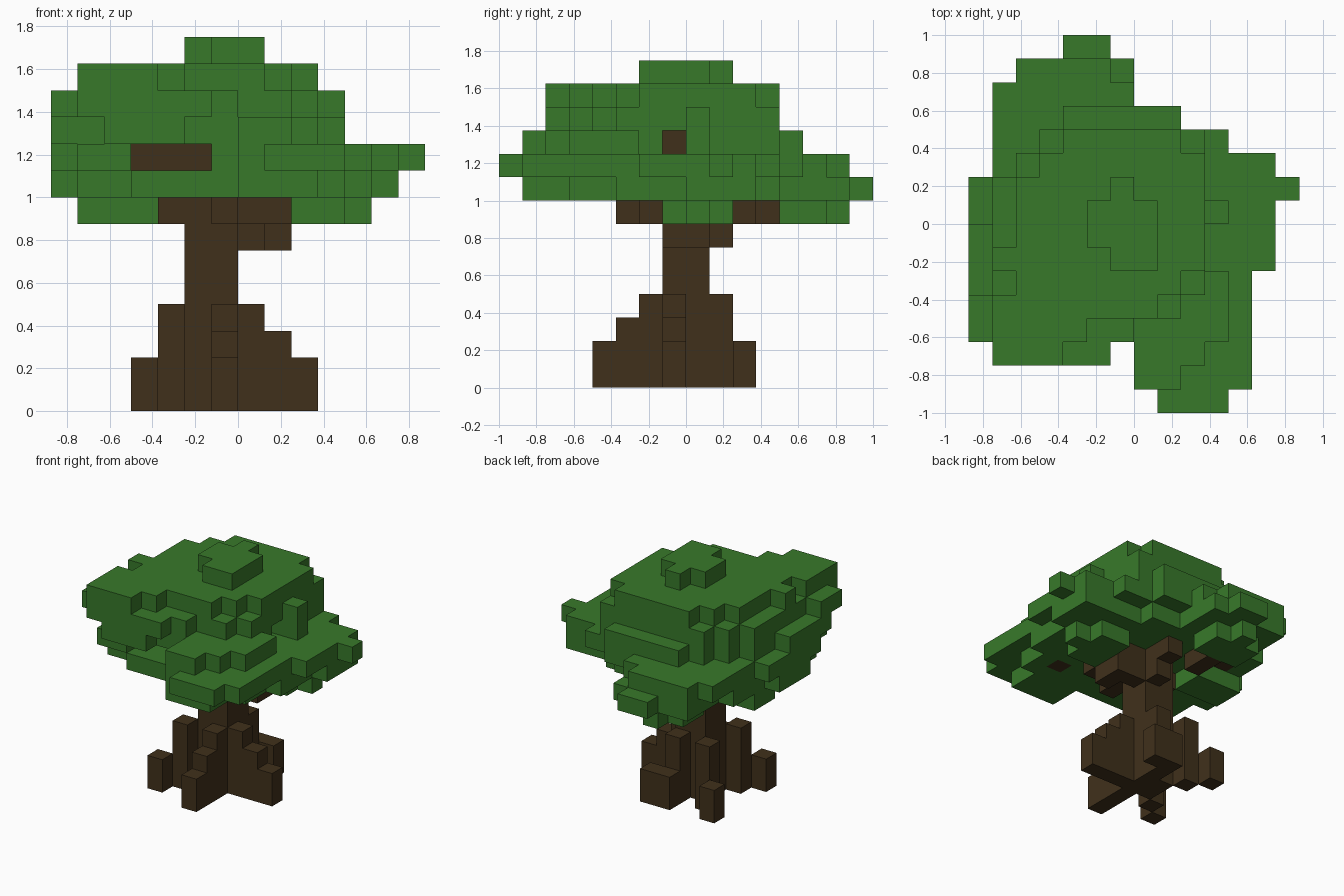
import bpy
import bmesh
from mathutils import Vector

UNIT = 0.125  # edge length of one block

if "Cube" in bpy.data.objects:
    bpy.data.objects.remove(bpy.data.objects["Cube"], do_unlink=True)


def make_material(name, rgb):
    material = bpy.data.materials.new(name)
    material.use_nodes = True
    colour = (*rgb, 1.0)
    material.diffuse_color = colour
    material.node_tree.nodes["Principled BSDF"].inputs["Base Color"].default_value = colour
    return material


leaf_green = make_material("leaf green", (0.039, 0.191, 0.023))
bark_brown = make_material("bark brown", (0.051, 0.030, 0.011))

leaves, wood = set(), set()


def fill(cells, bottom, top, *boxes):
    """Fill block boxes (x from, x to, y from, y to) between two heights."""
    for x_from, x_to, y_from, y_to in boxes:
        cells.update((x, y, z)
                     for x in range(x_from, x_to)
                     for y in range(y_from, y_to)
                     for z in range(bottom, top))


# Trunk and the stepped roots around it
fill(wood, 0, 8, (-2, 0, -1, 1))
fill(wood, 0, 4, (-3, -2, -2, -1), (-1, 0, -2, -1), (0, 1, -1, 0),
     (-3, -2, 1, 2), (-1, 0, 1, 2))
fill(wood, 0, 3, (-1, 0, -3, -2), (1, 2, -1, 0))
fill(wood, 0, 2, (-4, -3, -3, -2), (-1, 0, -4, -3), (2, 3, -1, 0),
     (-4, -3, 2, 3), (-1, 1, 2, 3))

# Branches that spread under and into the crown
fill(wood, 6, 7, (0, 1, 0, 1), (1, 2, -1, 1), (-1, 0, 1, 2))
fill(wood, 7, 8, (-2, 1, -1, 1), (-3, -2, -1, 0), (-1, 2, -2, -1),
     (-1, 0, -3, -2), (-1, 0, 1, 3), (-3, -2, 2, 4), (1, 2, -1, 1))
fill(wood, 8, 9, (2, 3, -4, -3), (-5, -3, 2, 4))
fill(wood, 9, 10, (-4, -1, -3, -2))
fill(wood, 10, 11, (1, 2, -1, 0))

# Crown, hanging tufts first
fill(leaves, 7, 8, (-6, -5, 0, 2), (-5, -3, 0, 2), (-4, -1, 4, 6),
     (-3, -2, 6, 7), (2, 4, -1, 2), (4, 5, 0, 1))

# Lower crown
fill(leaves, 8, 9, (-3, -1, 7, 8), (-5, 0, 4, 7), (-6, 2, 3, 4),
     (-6, 5, -3, 3), (-7, -6, -2, 1), (5, 6, 0, 3),
     (-6, 4, -4, -3), (-4, 4, -5, -4), (0, 3, -7, -5))

# Widest part, with lobes to the front, back and side
fill(leaves, 9, 10, (-5, -1, 6, 7), (-6, 0, 4, 6), (0, 2, 4, 5),
     (-6, 4, 3, 4), (-6, 6, -2, 3), (6, 7, 1, 2),
     (-4, 5, -3, -2), (-1, 5, -5, -3), (0, 5, -7, -5), (1, 4, -8, -7),
     (-6, -4, -5, -2), (-7, -6, -3, 2))

# Ledges
fill(leaves, 10, 11, (-5, -2, -6, -4), (0, 2, -7, -6), (0, 3, -6, -5),
     (-2, 4, -5, -4), (-6, 4, -4, -2), (-6, 3, -2, -1), (-6, 1, -1, 0),
     (-6, 3, 0, 2), (-5, 3, 2, 3), (-4, 3, 3, 4), (-3, 2, 4, 5),
     (-7, -6, -4, 0), (3, 4, 0, 1))

# Upper crown, top slab and cap
fill(leaves, 11, 12, (-6, -1, -6, -5), (-6, 0, -5, -4), (-6, 2, -4, -3),
     (-6, 3, -3, 2), (-5, 3, 2, 3), (-4, 3, 3, 4),
     (-7, -6, -5, -3), (3, 4, 0, 1))
fill(leaves, 12, 13, (-6, -3, -6, -5), (-6, -2, -5, -4), (-6, 1, -4, -3),
     (-5, 2, -3, -2), (-6, -5, -2, -1), (-5, 3, -2, 2), (-4, 3, 2, 3),
     (-3, 2, 3, 4))
fill(leaves, 13, 14, (-1, 0, 1, 2), (-2, 1, -1, 1), (-1, 1, -2, -1))

leaves -= wood
solid = leaves | wood


def build_shell(name, cells, material):
    """Make the outer faces of a group of blocks."""
    bm = bmesh.new()
    for cell in sorted(cells):
        centre = Vector(cell) + Vector((0.5, 0.5, 0.5))
        for axis in range(3):
            for sign in (-1, 1):
                normal = Vector((0, 0, 0))
                normal[axis] = sign
                if tuple(int(c + n) for c, n in zip(cell, normal)) in solid:
                    continue
                side = Vector((0, 0, 0))
                side[(axis + 1) % 3] = 0.5
                up = normal.cross(side)
                middle = centre + normal / 2
                corners = (-side - up, side - up, side + up, up - side)
                bm.faces.new([bm.verts.new((middle + c) * UNIT) for c in corners])
    bmesh.ops.remove_doubles(bm, verts=bm.verts, dist=UNIT / 100)
    mesh = bpy.data.meshes.new(name)
    bm.to_mesh(mesh)
    bm.free()
    mesh.materials.append(material)
    obj = bpy.data.objects.new(name, mesh)
    bpy.context.collection.objects.link(obj)


build_shell("trunk_and_roots", wood, bark_brown)
build_shell("crown", leaves, leaf_green)
